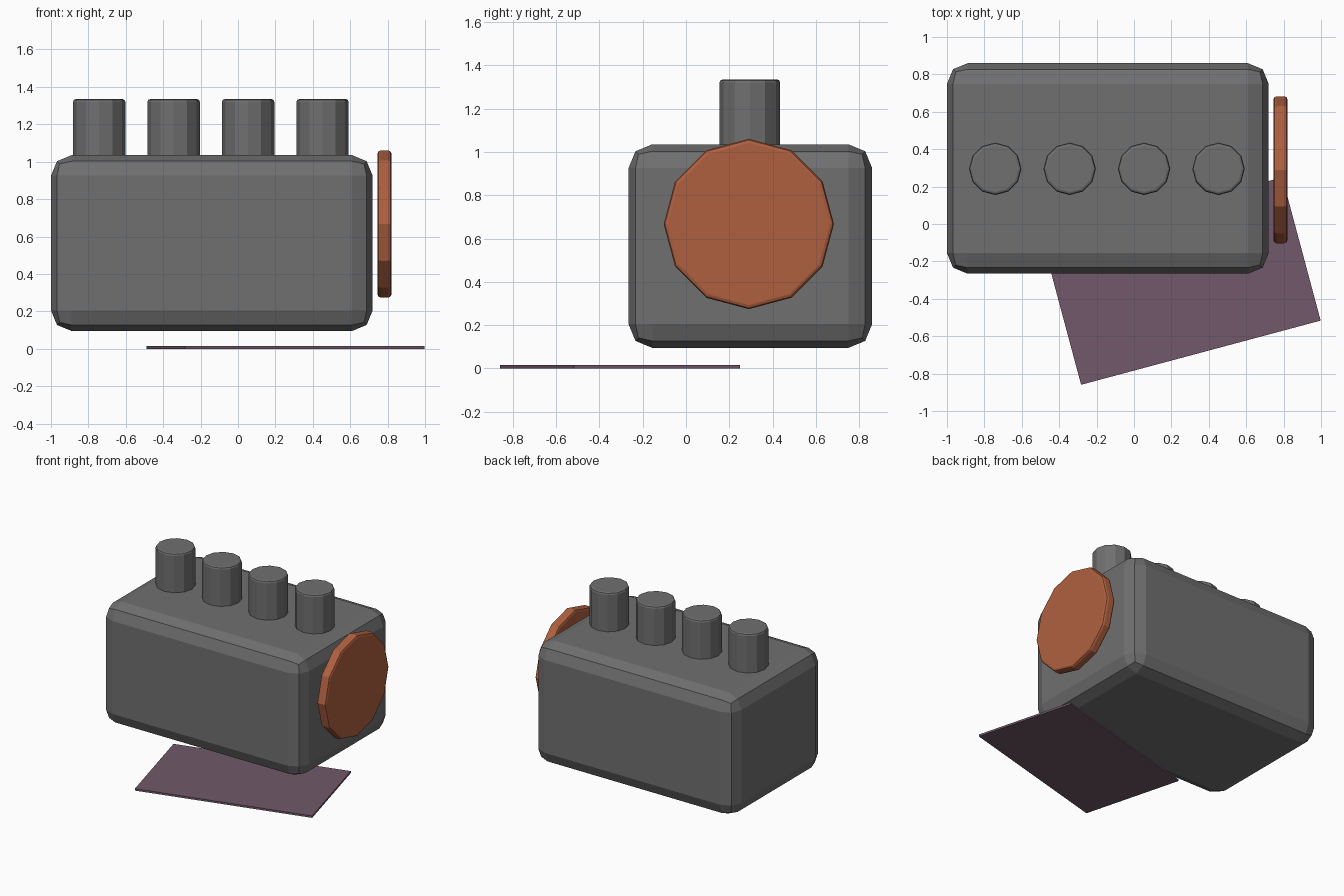
import bpy
from math import radians

if "Cube" in bpy.data.objects:
    bpy.data.objects.remove(bpy.data.objects["Cube"])


def material(name, rgb):
    mat = bpy.data.materials.new(name)
    mat.use_nodes = True
    mat.diffuse_color = (*rgb, 1)
    mat.node_tree.nodes["Principled BSDF"].inputs["Base Color"].default_value = (*rgb, 1)
    return mat


def finish(name, mat, bevel=0, segments=2):
    ob = bpy.context.object
    ob.name = name
    ob.data.materials.append(mat)
    if bevel:
        mod = ob.modifiers.new("soft_edges", "BEVEL")
        mod.width = bevel
        mod.segments = segments
        mod.limit_method = "ANGLE"
        mod.angle_limit = radians(40)
    return ob


def box(name, mat, centre, size, bevel=0, turn=0):
    bpy.ops.mesh.primitive_cube_add(size=1, location=centre, rotation=(0, 0, turn))
    bpy.context.object.scale = size
    bpy.ops.object.transform_apply(location=False, rotation=False, scale=True)
    return finish(name, mat, bevel)


def drum(name, mat, centre, radius, depth, bevel, rotation=(0, 0, 0)):
    bpy.ops.mesh.primitive_cylinder_add(vertices=12, radius=radius, depth=depth,
                                        location=centre, rotation=rotation)
    return finish(name, mat, bevel)


grey = material("dark grey metal", (0.16, 0.16, 0.163))
orange = material("rust orange", (0.43, 0.118, 0.05))
purple = material("dull purple", (0.165, 0.098, 0.142))

# Main block with rounded edges
box("engine_block", grey, (-0.14, 0.297, 0.565), (1.72, 1.125, 0.94), bevel=0.11)

# Row of four cylinders on top
for i in range(4):
    drum(f"cylinder_{i + 1}", grey, (-0.742 + 0.398 * i, 0.295, 1.12), 0.14, 0.43, 0.015)

# Flywheel standing clear of the end of the block
drum("flywheel", orange, (0.783, 0.29, 0.667), 0.393, 0.076, 0.018, (0, radians(90), 0))

# Thin sheet lying on the ground, turned slightly
box("floor_sheet", purple, (0.255, -0.305, 0.0075), (1.326, 0.793, 0.015), turn=radians(15))
